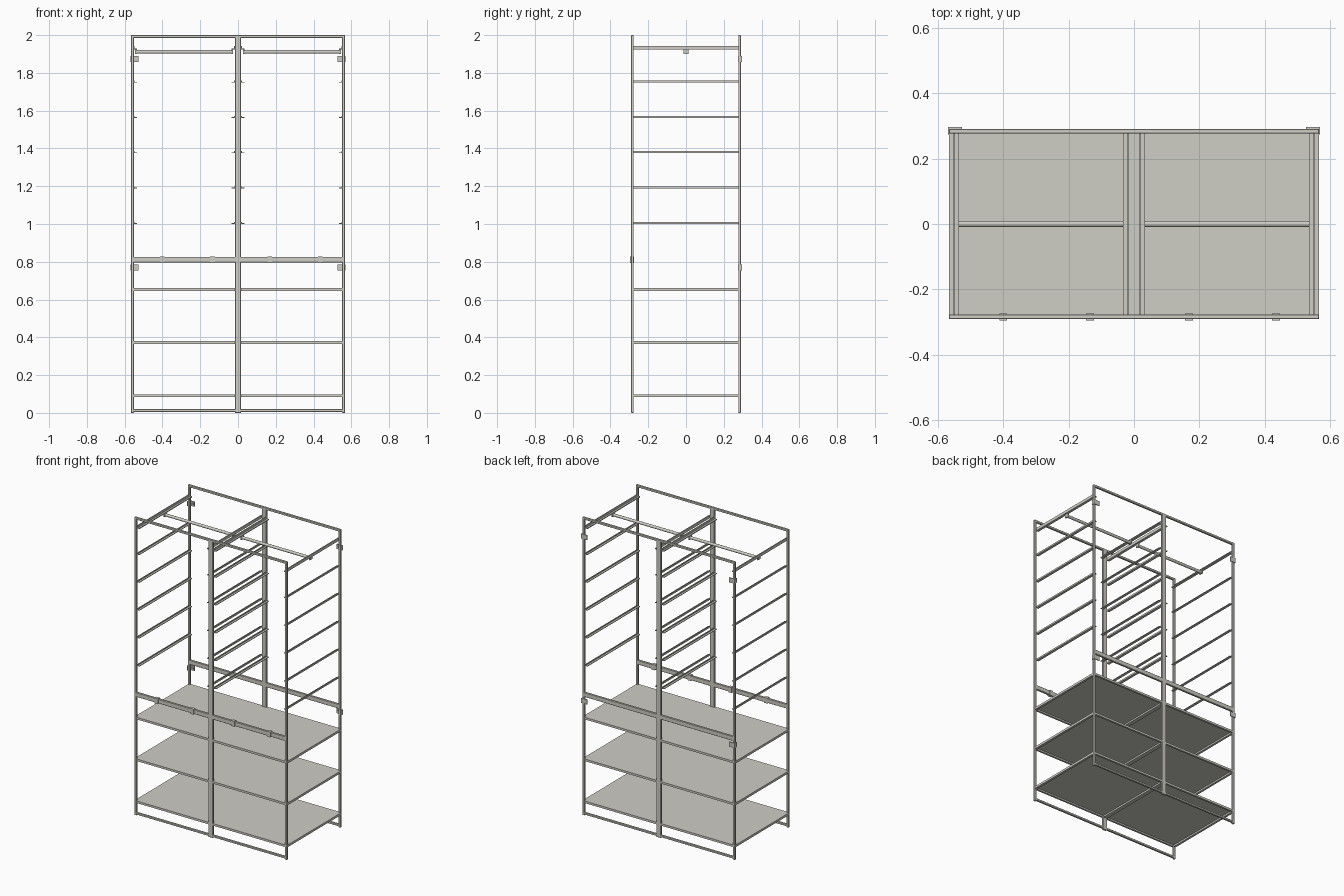
import bpy, bmesh, math
from mathutils import Matrix

if "Cube" in bpy.data.objects:
    bpy.data.objects.remove(bpy.data.objects["Cube"])

paint = bpy.data.materials.new("warm_light_grey")
paint.diffuse_color = (0.62, 0.61, 0.56, 1)
paint.use_nodes = True
paint.node_tree.nodes["Principled BSDF"].inputs["Base Color"].default_value = paint.diffuse_color


def finish(bm, name):
    mesh = bpy.data.meshes.new(name)
    bm.to_mesh(mesh)
    bm.free()
    ob = bpy.data.objects.new(name, mesh)
    mesh.materials.append(paint)
    bpy.context.collection.objects.link(ob)
    return ob


def box(name, x0, x1, y0, y1, z0, z1, bevel=0.0):
    bm = bmesh.new()
    m = Matrix.Translation(((x0 + x1) / 2, (y0 + y1) / 2, (z0 + z1) / 2))
    m = m @ Matrix.Diagonal((abs(x1 - x0), abs(y1 - y0), abs(z1 - z0), 1))
    bmesh.ops.create_cube(bm, size=1, matrix=m)
    if bevel:
        bmesh.ops.bevel(bm, geom=bm.edges[:], offset=bevel, segments=1, affect='EDGES')
    return finish(bm, name)


def rod(name, x0, x1, y, z, r):
    bm = bmesh.new()
    m = Matrix.Translation(((x0 + x1) / 2, y, z)) @ Matrix.Rotation(math.pi / 2, 4, 'Y')
    bmesh.ops.create_cone(bm, cap_ends=True, segments=20, radius1=r, radius2=r,
                          depth=abs(x1 - x0), matrix=m)
    ob = finish(bm, name)
    for p in ob.data.polygons:
        p.use_smooth = len(p.vertices) == 4
    return ob


W, T = 0.567, 0.016          # half width and side post width
YO, YI = 0.291, 0.277        # outer and inner faces of the frames

# Front and back frames: posts, top, middle and bottom bars
for label, s in (("front", -1), ("back", 1)):
    y0, y1 = sorted((s * YI, s * YO))
    for side, k in (("left", -1), ("right", 1)):
        a, b = sorted((k * W, k * (W - T)))
        box(f"{label}_{side}_post", a, b, y0, y1, 0, 2, 0.002)
    box(f"{label}_centre_post", -0.016, 0.016, y0, y1, 0.0, 1.99, 0.002)
    box(f"{label}_top_bar", -W, W, y0, y1, 1.985, 2, 0.002)
    box(f"{label}_bottom_bar", -W, W, y0, y1, 0.006, 0.02, 0.002)
    box(f"{label}_middle_bar", -W, W, y0, y1, 0.796, 0.826, 0.002)

# Clips on the front middle bar
for i, x in enumerate((-0.40, -0.135, 0.168, 0.435)):
    box(f"bar_clip_{i}", x - 0.012, x + 0.012, -0.296, -0.274, 0.793, 0.829)

# Shelves: thin sheet with rails round the edge and under the middle
for i, z in enumerate((0.098, 0.380, 0.660)):
    box(f"shelf_{i}_sheet", -0.552, 0.552, -YI, YI, z - 0.004, z)
    for s in (-1, 1):
        a, b = sorted((s * (W - 0.001), s * 0.551))
        box(f"shelf_{i}_side_rail", a, b, -YI, YI, z - 0.015, z)
        a, b = sorted((s * (YO - 0.001), s * YI))
        box(f"shelf_{i}_edge_rail", -0.552, 0.552, a, b, z - 0.014, z)
    box(f"shelf_{i}_centre_rail", -0.014, 0.014, -YI, YI, z - 0.015, z - 0.004)

# Drawer runners: L-shaped rungs, lip pointing into each bay
mounts = ((-0.554, 1), (-0.016, -1), (0.016, 1), (0.554, -1))
for z in (1.005, 1.193, 1.380, 1.567, 1.753):
    for x, d in mounts:
        a, b = sorted((x, x + d * 0.005))
        box("runner_web", a, b, -0.283, 0.283, z - 0.005, z + 0.006)
        a, b = sorted((x, x + d * 0.018))
        box("runner_lip", a, b, -0.28, 0.28, z - 0.005, z - 0.001)

# Hanging rod carriers near the top, with a small cradle for the rod
for x, d in mounts:
    a, b = sorted((x, x + d * 0.006))
    box("rod_carrier_web", a, b, -0.283, 0.283, 1.923, 1.943)
    a, b = sorted((x, x + d * 0.018))
    box("rod_carrier_lip", a, b, -0.28, 0.28, 1.923, 1.929)
    a, b = sorted((x + d * 0.010, x + d * 0.018))
    box("rod_cradle", a, b, -0.013, 0.013, 1.900, 1.927)

# Hanging rods, one per bay
for side, k in (("left", -1), ("right", 1)):
    rod(f"{side}_hanging_rod", k * 0.027, k * 0.543, 0, 1.911, 0.0095)

# Wall brackets behind the back corners
for side, k in (("left", -1), ("right", 1)):
    for z in (1.873, 0.770):
        a, b = sorted((k * 0.57, k * 0.527))
        box(f"{side}_wall_bracket_plate", a, b, 0.291, 0.297, z - 0.016, z + 0.016)
        a, b = sorted((k * 0.57, k * 0.566))
        box(f"{side}_wall_bracket_cheek", a, b, 0.274, 0.297, z - 0.016, z + 0.016)
        a, b = sorted((k * 0.546, k * 0.534))
        box(f"{side}_wall_bracket_screw", a, b, 0.285, 0.292, z - 0.006, z + 0.006)
